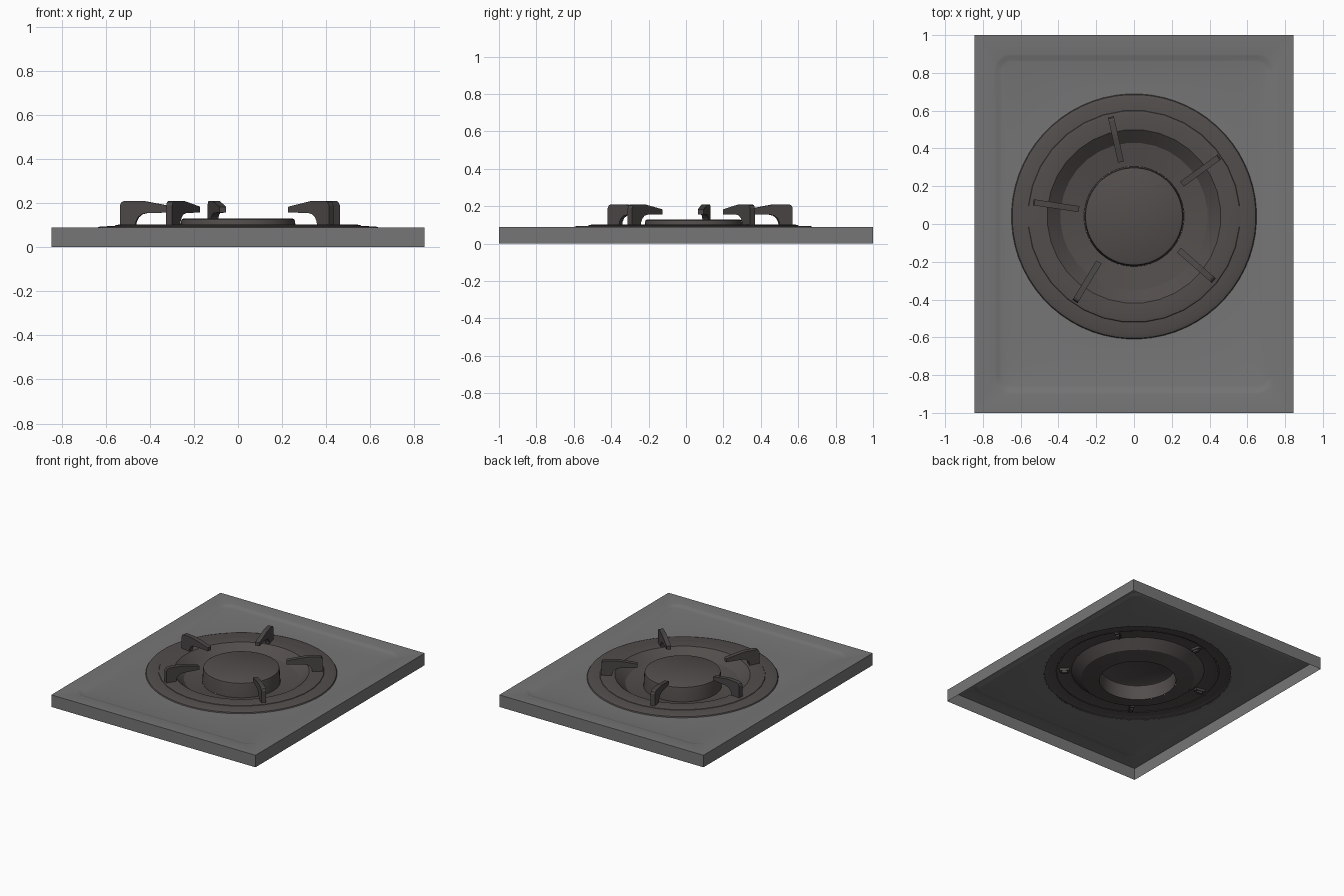
import bpy, bmesh, math
from mathutils import Vector

if "Cube" in bpy.data.objects:
    bpy.data.objects.remove(bpy.data.objects["Cube"])


def material(name, rgb):
    m = bpy.data.materials.new(name)
    m.diffuse_color = (*rgb, 1)
    m.use_nodes = True
    m.node_tree.nodes["Principled BSDF"].inputs["Base Color"].default_value = m.diffuse_color
    return m


STEEL = material("grey_steel", (0.18, 0.18, 0.18))
IRON = material("dark_iron", (0.085, 0.075, 0.072))
GRATE = material("grate_iron", (0.07, 0.064, 0.062))
CY = 0.04  # burner centre in y


def finish(bm, name, mat, smooth=None, recalc=True):
    bmesh.ops.remove_doubles(bm, verts=bm.verts, dist=1e-5)
    if recalc:
        bmesh.ops.recalc_face_normals(bm, faces=bm.faces)
    me = bpy.data.meshes.new(name)
    bm.to_mesh(me)
    bm.free()
    ob = bpy.data.objects.new(name, me)
    bpy.context.collection.objects.link(ob)
    me.materials.append(mat)
    if smooth:
        bpy.ops.object.select_all(action='DESELECT')
        bpy.context.view_layer.objects.active = ob
        ob.select_set(True)
        bpy.ops.object.shade_smooth_by_angle(angle=math.radians(smooth))
    return ob


def skin(bm, loops):
    """Join closed loops of equal length with quads, outermost loop first."""
    rows = [[bm.verts.new(p) for p in lp] for lp in loops]
    n = len(rows[0])
    for a, b in zip(rows, rows[1:]):
        for i in range(n):
            j = (i + 1) % n
            bm.faces.new((a[i], a[j], b[j], b[i]))
    return rows


def rounded_rect(hx, hy, r, z, k=17):
    pts = []
    for q, (sx, sy) in enumerate(((1, 1), (-1, 1), (-1, -1), (1, -1))):
        for i in range(k + 1):
            a = math.pi / 2 * (q + i / k)
            pts.append((sx * (hx - r) + r * math.cos(a),
                        sy * (hy - r) + r * math.sin(a), z))
    return pts


def circle(r, z, n):
    return [(r * math.cos(2 * math.pi * (i + .5) / n),
             CY + r * math.sin(2 * math.pi * (i + .5) / n), z) for i in range(n)]


# hob plate: open-bottomed tray with a shallow rounded recess and burner hole
bm = bmesh.new()
skin(bm, [rounded_rect(0.845, 1, 0, 0),
          rounded_rect(0.845, 1, 0, 0.09),
          rounded_rect(0.74, 0.90, 0.09, 0.09),
          rounded_rect(0.73, 0.89, 0.08, 0.088),
          rounded_rect(0.71, 0.87, 0.06, 0.082),
          rounded_rect(0.70, 0.86, 0.05, 0.08),
          circle(0.64, 0.08, 72)])
finish(bm, "hob_plate", STEEL, 30, recalc=False)

# outer trim ring around the burner
bm = bmesh.new()
skin(bm, [circle(r, z, 64) for r, z in
          ((0.65, 0.079), (0.645, 0.087), (0.625, 0.094), (0.55, 0.096))])
finish(bm, "trim_ring", IRON, 35, recalc=False)

# drip bowl: raised rim, steep wall and sloping floor
bm = bmesh.new()
skin(bm, [circle(r, z, 32) for r, z in
          ((0.565, 0.092), (0.56, 0.099), (0.54, 0.103), (0.46, 0.10),
           (0.39, 0.04), (0.265, 0.02))])
finish(bm, "drip_bowl", IRON, 25, recalc=False)

# burner cap: hollow cylinder with a lipped top
bm = bmesh.new()
rows = skin(bm, [circle(r, z, 48) for r, z in
                 ((0.265, 0.02), (0.26, 0.11), (0.257, 0.125), (0.248, 0.13))])
bm.faces.new(rows[-1])
finish(bm, "burner_cap", IRON, 30, recalc=False)

# pan supports: arched side profile (distance from tip, height)
PROFILE = [(0, 0.157), (0, 0.183), (0.02, 0.187), (0.13, 0.208), (0.15, 0.21),
           (0.225, 0.21), (0.238, 0.204), (0.245, 0.19), (0.245, 0.085),
           (0.175, 0.085), (0.172, 0.115), (0.162, 0.135), (0.145, 0.149),
           (0.12, 0.155)]
PRONGS = [((-0.069, 0.328), (-0.122, 0.566)),
          ((0.254, 0.211), (0.450, 0.354)),
          ((-0.291, 0.079), (-0.540, 0.116)),
          ((-0.185, -0.201), (-0.307, -0.402)),
          ((0.238, -0.138), (0.418, -0.296))]
for i, (tip, out) in enumerate(PRONGS):
    tip, out = Vector((*tip, 0)), Vector((*out, 0))
    d = (out - tip).normalized()
    side = Vector((-d.y, d.x, 0)) * 0.016
    bm = bmesh.new()
    rows = skin(bm, [[tip + d * t + s * side + Vector((0, 0, z)) for t, z in PROFILE]
                     for s in (-1, 1)])
    bm.faces.new(rows[0])
    bm.faces.new(rows[1])
    # small peg passing through the bowl rim
    foot = tip + d * 0.21
    peg = bmesh.ops.create_cube(bm, size=1)["verts"]
    for v in peg:
        v.co = foot + d * v.co.x * 0.04 + side * v.co.y * 1.2 + Vector((0, 0, 0.085 + v.co.z * 0.03))
    finish(bm, f"pan_support_{i + 1}", GRATE)
